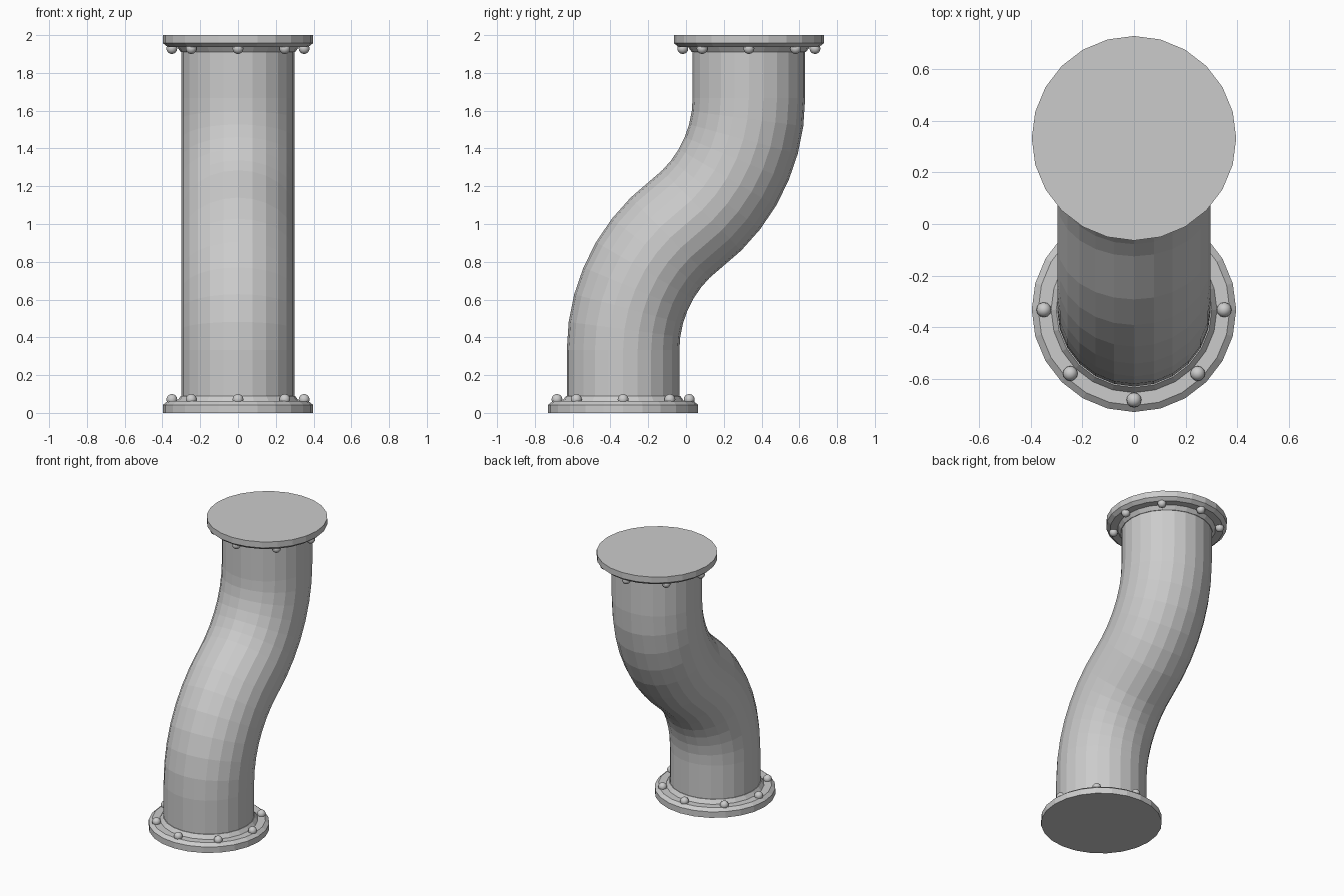
import bpy, bmesh
from math import sin, cos, pi, radians
from mathutils import Vector, Matrix

cube = bpy.data.objects.get("Cube")
if cube:
    bpy.data.objects.remove(cube)

SIDES = 24
OFFSET = 0.333        # sideways shift of each end
PIPE_R = 0.298
BEND = radians(53)    # lean of the pipe at its middle

metal = bpy.data.materials.new("grey_metal")
metal.use_nodes = True
GREY = (0.6, 0.6, 0.6, 1)
metal.diffuse_color = GREY
metal.node_tree.nodes["Principled BSDF"].inputs["Base Color"].default_value = GREY


def add_object(name, bm):
    bmesh.ops.recalc_face_normals(bm, faces=bm.faces)
    mesh = bpy.data.meshes.new(name)
    bm.to_mesh(mesh)
    bm.free()
    mesh.materials.append(metal)
    obj = bpy.data.objects.new(name, mesh)
    bpy.context.collection.objects.link(obj)
    return obj


def loft(bm, rings):
    """Skin a list of point rings and cap both ends."""
    loops = [[bm.verts.new(p) for p in ring] for ring in rings]
    for a, b in zip(loops, loops[1:]):
        for i in range(SIDES):
            j = (i + 1) % SIDES
            bm.faces.new((a[i], a[j], b[j], b[i]))
    bm.faces.new(loops[0][::-1])
    bm.faces.new(loops[-1])


def ring(center, radius, lean=0):
    """Circle of points whose axis leans towards +y."""
    across = Vector((0, cos(lean), -sin(lean)))
    side = Vector((1, 0, 0))
    return [center + radius * (cos(a) * side + sin(a) * across)
            for a in (2 * pi * i / SIDES for i in range(SIDES))]


# S-bend pipe: lower arc, then the same arc turned half round about the middle
bend_r = OFFSET / (1 - cos(BEND))
start_z = 1 - bend_r * sin(BEND)
STEPS = 7
lower = [(Vector((0, -OFFSET, 0.04)), 0)]
for k in range(STEPS + 1):
    t = BEND * k / STEPS
    lower.append((Vector((0, -OFFSET + bend_r * (1 - cos(t)),
                          start_z + bend_r * sin(t))), t))
upper = [(Vector((0, -c.y, 2 - c.z)), t) for c, t in reversed(lower[:-1])]
bm = bmesh.new()
loft(bm, [ring(c, PIPE_R, t) for c, t in lower + upper])
add_object("bent_pipe", bm)

# Flange plates with a raised collar, and a ring of round bolts
PROFILE = [(0.397, 0), (0.397, 0.043), (0.372, 0.063),
           (0.322, 0.063), (0.302, 0.09)]
for place, turn in (("bottom", 0), ("top", pi)):
    move = Matrix.Translation((0, 0, 1)) @ Matrix.Rotation(turn, 4, "X") \
        @ Matrix.Translation((0, -OFFSET, -1))
    bm = bmesh.new()
    loft(bm, [ring(Vector((0, 0, z)), r) for r, z in PROFILE])
    bm.transform(move)
    add_object(place + "_flange", bm)

    bm = bmesh.new()
    for i in range(8):
        a = i * pi / 4
        spot = Matrix.Translation((0.35 * cos(a), 0.35 * sin(a), 0.071))
        bmesh.ops.create_uvsphere(bm, u_segments=12, v_segments=8,
                                  radius=0.029, matrix=spot)
    for face in bm.faces:
        face.smooth = True
    bm.transform(move)
    add_object(place + "_bolts", bm)
